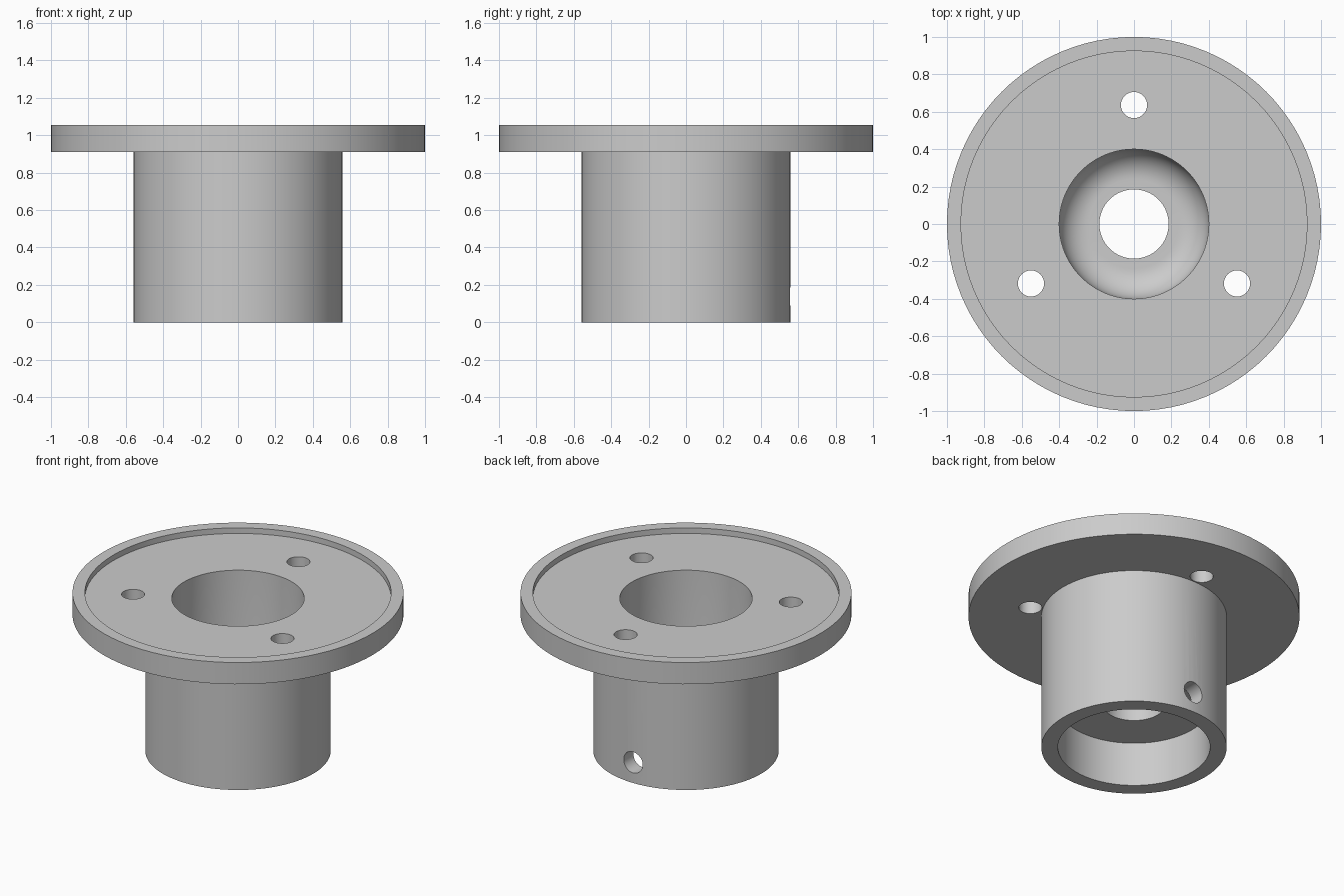
import bpy
import bmesh
from math import cos, sin, pi, radians

if "Cube" in bpy.data.objects:
    bpy.data.objects.remove(bpy.data.objects["Cube"])

SEGMENTS = 96

metal = bpy.data.materials.new("light grey metal")
metal.use_nodes = True
grey = (0.6, 0.6, 0.6, 1)
metal.diffuse_color = grey
metal.node_tree.nodes["Principled BSDF"].inputs["Base Color"].default_value = grey


def lathe(name, profile):
    """Revolve a closed (radius, height) profile around z."""
    bm = bmesh.new()
    rings = []
    for i in range(SEGMENTS):
        a = 2 * pi * i / SEGMENTS
        rings.append([bm.verts.new((r * cos(a), r * sin(a), z)) for r, z in profile])
    n = len(profile)
    for i in range(SEGMENTS):
        here, after = rings[i], rings[(i + 1) % SEGMENTS]
        for j in range(n):
            k = (j + 1) % n
            bm.faces.new((here[j], after[j], after[k], here[k]))
    bmesh.ops.recalc_face_normals(bm, faces=bm.faces)
    mesh = bpy.data.meshes.new(name)
    bm.to_mesh(mesh)
    bm.free()
    obj = bpy.data.objects.new(name, mesh)
    bpy.context.collection.objects.link(obj)
    mesh.materials.append(metal)
    return obj


def drill(target, name, location, depth, rotation=(0, 0, 0)):
    """Cut a round hole through the target with a hidden cutter."""
    bpy.ops.mesh.primitive_cylinder_add(vertices=48, radius=0.07, depth=depth,
                                        location=location, rotation=rotation)
    cutter = bpy.context.object
    cutter.name = name
    cutter.data.materials.append(metal)
    cutter.hide_render = True
    cut = target.modifiers.new(name, "BOOLEAN")
    cut.operation = "DIFFERENCE"
    cut.solver = "EXACT"
    cut.object = cutter
    return cutter


# Flanged hub: outer wall, dished rim, rounded upper bore, floor, lower counterbore
FLOOR, FILLET, BORE = 0.37, 0.16, 0.4
outside = [(0.46, 0), (0.56, 0), (0.56, 0.91), (1, 0.91), (1, 1.055),
           (0.925, 1.055), (0.925, 1.018), (BORE, 1.018)]
fillet = [(BORE - FILLET + FILLET * cos(t), FLOOR + FILLET - FILLET * sin(t))
          for t in (radians(7.5 * i) for i in range(13))]
inside = [(0.185, FLOOR), (0.185, 0.294), (0.46, 0.294)]
hub = lathe("flanged_hub", outside + fillet + inside)

# Three flange bolt holes and one set screw hole at the back
cutters = []
for i in range(3):
    a = radians(90 + 120 * i)
    cutters.append(drill(hub, f"bolt_hole_cutter_{i + 1}",
                         (0.636 * cos(a), 0.636 * sin(a), 0.97), 0.5))
cutters.append(drill(hub, "set_screw_hole_cutter", (0, 0.5, 0.137), 0.4,
                     (radians(90), 0, 0)))

# Apply the cuts, drop the cutters and shade smooth with sharp edges
bpy.ops.object.select_all(action="DESELECT")
hub.select_set(True)
bpy.context.view_layer.objects.active = hub
for cut in list(hub.modifiers):
    bpy.ops.object.modifier_apply(modifier=cut.name)
for cutter in cutters:
    bpy.data.objects.remove(cutter)
bpy.ops.object.shade_smooth_by_angle(angle=radians(30))
